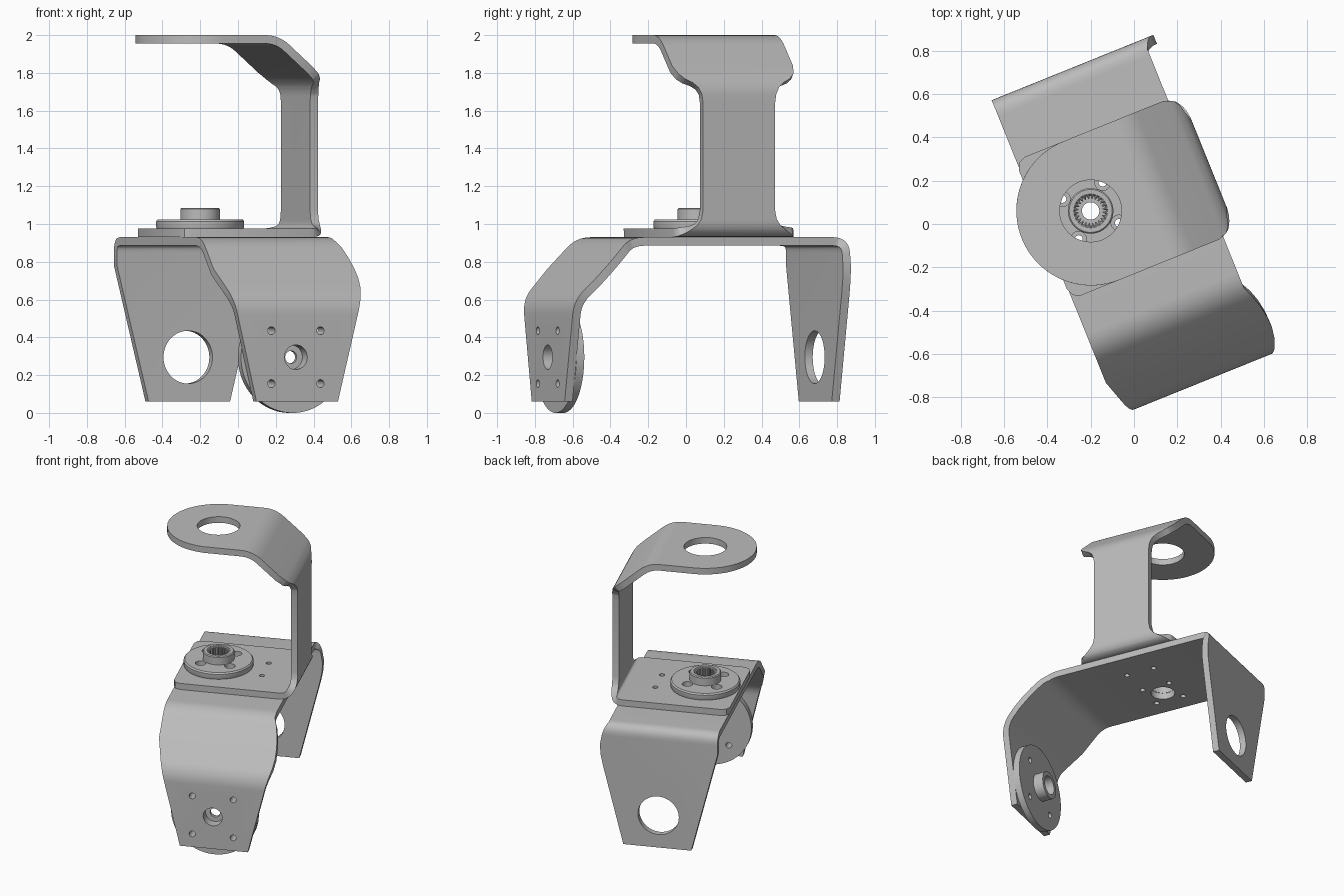
import bpy, bmesh, math
from mathutils import Vector, Matrix

if "Cube" in bpy.data.objects:
    bpy.data.objects.remove(bpy.data.objects["Cube"])

YAW = math.radians(22)      # whole assembly is turned about z
T = 0.045                   # sheet thickness
CU = 0.01                   # centre of the legs across the bracket
HORN = (-0.163, 0.131)      # pivot of the upper bracket
HUB_Z = 0.295               # pivot height on the legs

grey = bpy.data.materials.new("plain grey")
grey.use_nodes = True
grey.diffuse_color = (0.5, 0.5, 0.5, 1)
grey.node_tree.nodes["Principled BSDF"].inputs["Base Color"].default_value = (0.5, 0.5, 0.5, 1)


def finish(bm, name):
    bmesh.ops.recalc_face_normals(bm, faces=bm.faces)
    me = bpy.data.meshes.new(name)
    bm.to_mesh(me)
    bm.free()
    me.materials.append(grey)
    ob = bpy.data.objects.new(name, me)
    ob.rotation_euler.z = YAW
    bpy.context.scene.collection.objects.link(ob)
    return ob


def rounded(path, d, steps=8):
    """Fine points (s, position) along a path with rounded corners."""
    pts = [Vector(p) for p in path]
    out, s = [(0.0, pts[0])], 0.0
    for a, b, c in zip(pts, pts[1:], pts[2:]):
        s += (b - a).length
        p, q = b + (a - b).normalized() * d, b + (c - b).normalized() * d
        for i in range(steps + 1):
            k = i / steps
            out.append((s - d + 2 * d * k, p * (1 - k) ** 2 + b * 2 * k * (1 - k) + q * k * k))
    out.append((s + (pts[-1] - pts[-2]).length, pts[-1]))
    return out


def bent_sheet(name, path, outline, side, place, d=0.08):
    """Flat outline (s along the path, t across), thickened and bent along the path."""
    fine = rounded(path, d)
    bm = bmesh.new()
    bm.faces.new([bm.verts.new((s, t, 0)) for s, t in outline])
    for s, _ in fine[1:-1]:
        bmesh.ops.bisect_plane(bm, geom=bm.verts[:] + bm.edges[:] + bm.faces[:], dist=1e-5,
                               plane_co=(s, 0, 0), plane_no=(1, 0, 0))
    ext = bmesh.ops.extrude_face_region(bm, geom=bm.faces[:], use_keep_orig=True)
    for v in ext["geom"]:
        if isinstance(v, bmesh.types.BMVert):
            v.co.z = 1
    dirs = [(b[1] - a[1]).normalized() for a, b in zip(fine, fine[1:])]
    norms = [Vector((-e.y, e.x)) * side for e in dirs]
    miters = [norms[0]] + [(m + n) / (1 + m.dot(n)) for m, n in zip(norms, norms[1:])] + [norms[-1]]
    for v in bm.verts:
        s, t, h = v.co
        i = max([j for j in range(len(dirs)) if fine[j][0] <= s + 1e-6] or [0])
        k = (s - fine[i][0]) / (fine[i + 1][0] - fine[i][0])
        p = fine[i][1].lerp(fine[i + 1][1], k) + miters[i].lerp(miters[i + 1], k) * T * h
        v.co = place(p.x, t, p.y)
    return finish(bm, name)


def lathe(name, profile, matrix, n=96, spline=None):
    """Closed ring profile turned about an axis; radius equal to spline gets teeth."""
    bm = bmesh.new()
    rings = []
    for i in range(n):
        a = 2 * math.pi * i / n
        ring = []
        for r, z in profile:
            if r == spline and i % 4 < 2:
                r -= 0.014
            ring.append(bm.verts.new((r * math.cos(a), r * math.sin(a), z)))
        rings.append(ring)
    m = len(profile)
    for i in range(n):
        a, b = rings[i], rings[(i + 1) % n]
        for j in range(m):
            k = (j + 1) % m
            bm.faces.new((a[j], b[j], b[k], a[k]))
    bm.transform(matrix)
    return finish(bm, name)


def drill(ob, holes):
    """Cut round holes given as (centre, radius, axis)."""
    bm = bmesh.new()
    for centre, r, axis in holes:
        rot = Matrix.Rotation(math.pi / 2, 4, 'X') if axis == 'y' else Matrix()
        bmesh.ops.create_cone(bm, cap_ends=True, segments=48 if r > 0.05 else 24, radius1=r,
                              radius2=r, depth=0.3, matrix=Matrix.Translation(centre) @ rot)
    cutter = finish(bm, "hole_cutter")
    cutter.hide_render = True
    mod = ob.modifiers.new("holes", 'BOOLEAN')
    mod.operation, mod.solver, mod.object = 'DIFFERENCE', 'EXACT', cutter
    bpy.context.view_layer.update()
    bpy.context.view_layer.objects.active = ob
    bpy.ops.object.modifier_apply(modifier=mod.name)
    bpy.data.objects.remove(cutter)


def square(r):
    return [(a * r, b * r) for a in (-1, 1) for b in (-1, 1)]


# Hole patterns
plate_xy = [(HORN[0] + a, HORN[1] + b) for a, b in square(0.1) + [(0.32, -0.1), (0.32, 0.1)]]
plate_holes = [((x, y, 0.95), 0.018, 'z') for x, y in plate_xy] + [((*HORN, 0.95), 0.08, 'z')]
leg_holes = [((CU + a, -0.75, HUB_Z + b), 0.021, 'y') for a, b in square(0.14)]

# Lower bracket: front leg, slope, top plate and back leg from one sheet
left = [(3.117, -0.215), (2.397, -0.395), (0.77, -0.395), (0, -0.215)]
right = [(0, 0.25), (0.56, 0.388), (0.63, 0.404), (0.7, 0.412), (0.78, 0.409), (0.86, 0.398),
         (0.93, 0.382), (1.0, 0.36), (2.2, 0.36), (2.26, 0.378), (2.33, 0.398), (2.4, 0.41),
         (2.47, 0.406), (2.55, 0.39), (3.117, 0.25)]
lower = bent_sheet("lower_bracket",
                   [(-0.794, 0.06), (-0.794, 0.6), (-0.465, 0.93), (0.776, 0.93), (0.776, 0.06)],
                   left + right, -1, lambda p, t, z: (t, p, z))
drill(lower, plate_holes + leg_holes + [((CU, -0.75, HUB_Z), 0.065, 'y'),
                                        ((CU, 0.75, HUB_Z), 0.14, 'y')])

# Upper bracket: base plate, narrow wall, slope and round top plate
half = [(0, 0.295), (0.015, 0.33), (0.05, 0.345), (0.72, 0.345), (0.76, 0.338), (0.8, 0.32),
        (0.83, 0.295), (0.86, 0.265), (0.885, 0.238), (0.92, 0.215), (0.97, 0.205),
        (1.53, 0.205), (1.58, 0.212), (1.62, 0.23), (1.65, 0.26), (1.675, 0.3), (1.71, 0.328),
        (1.77, 0.345)]
half += [(2.329 + 0.345 * math.sin(a), 0.345 * math.cos(a))
         for a in (math.pi / 2 * i / 20 for i in range(20))]
outline = [(s, HORN[1] + w) for s, w in half] + [(2.674, HORN[1])]
outline += [(s, HORN[1] - w) for s, w in reversed(half)]
upper = bent_sheet("upper_bracket",
                   [(-0.4, 0.932), (0.426, 0.932), (0.426, 1.757), (0.148, 2.0), (-0.508, 2.0)],
                   outline, 1, lambda p, t, z: (p, t, z))
drill(upper, plate_holes + [((*HORN, 1.98), 0.143, 'z')])

# Splined horn on the base plate
horn = lathe("horn", [(0.04, 0), (0.23, 0), (0.233, 0.008), (0.233, 0.037), (0.225, 0.047),
                      (0.105, 0.047), (0.105, 0.102), (0.099, 0.108), (0.078, 0.108),
                      (0.07, 0.1), (0.07, 0.02), (0.04, 0.02)],
             Matrix.Translation((*HORN, 0.977)), spline=0.07)
drill(horn, [((HORN[0] + a, HORN[1] + b, 1.0), 0.036, 'z') for a, b in square(0.1)])

# Round hub on the inside of the front leg
hub = lathe("leg_hub", [(0.065, 0), (0.295, 0), (0.295, 0.045), (0.095, 0.045), (0.095, 0.115),
                        (0.065, 0.115), (0.065, 0.05), (0.033, 0.05), (0.033, 0.025),
                        (0.065, 0.025)],
            Matrix.Translation((CU, -0.749, HUB_Z)) @ Matrix.Rotation(-math.pi / 2, 4, 'X'))
drill(hub, leg_holes)

# Smooth bends and round faces, sharp edges kept
bpy.ops.object.select_all(action='DESELECT')
for ob in (lower, upper, horn, hub):
    ob.select_set(True)
bpy.context.view_layer.objects.active = lower
bpy.ops.object.shade_smooth_by_angle(angle=math.radians(30))
